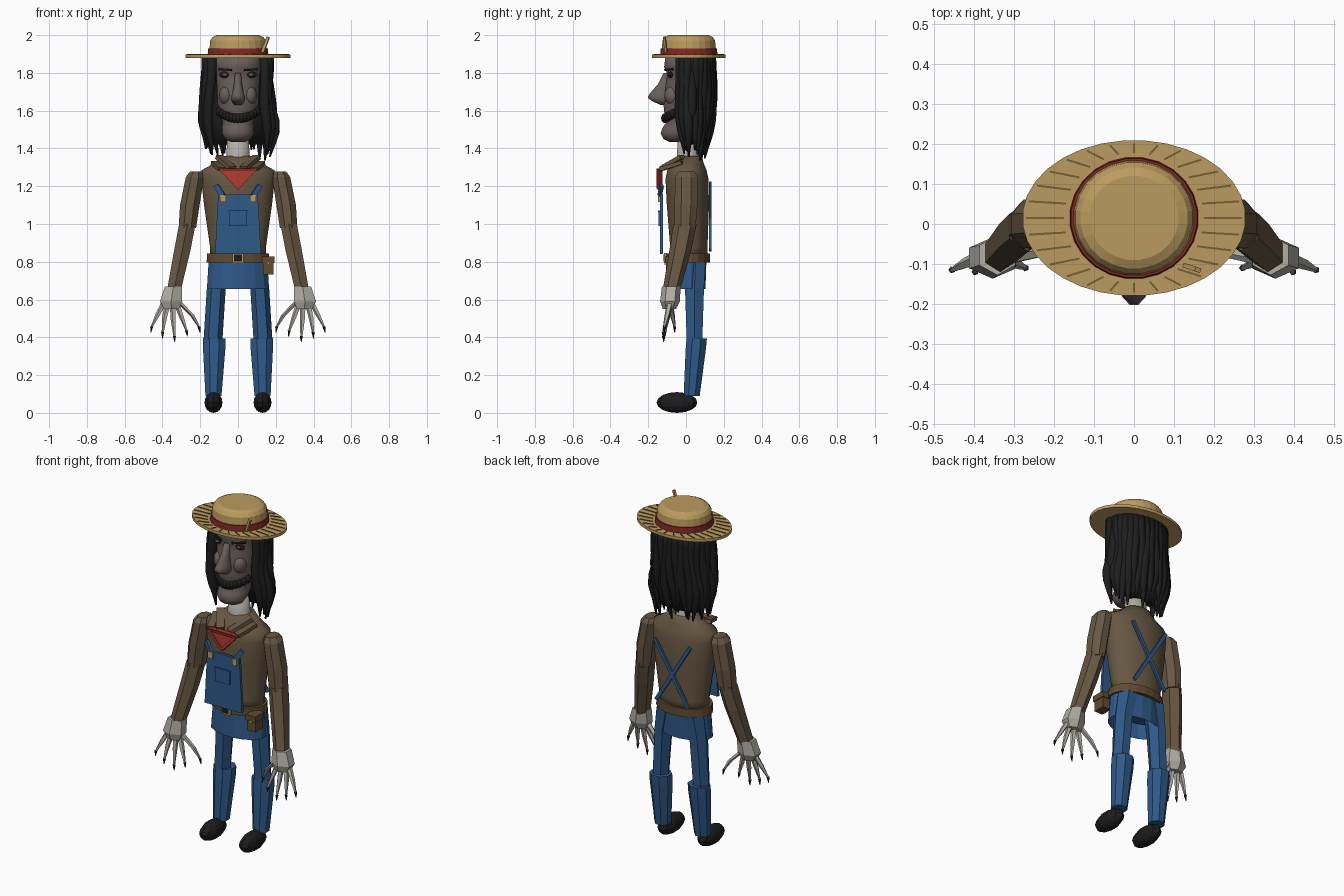
import bpy, bmesh, math, random
from mathutils import Vector

random.seed(4)
cube = bpy.data.objects.get("Cube")
if cube:
    bpy.data.objects.remove(cube)


def material(name, *rgb):
    m = bpy.data.materials.new(name)
    m.use_nodes = True
    m.diffuse_color = (*rgb, 1)
    m.node_tree.nodes["Principled BSDF"].inputs["Base Color"].default_value = (*rgb, 1)
    return m


STRAW = material("straw", .50, .33, .115)
DARK_STRAW = material("dark straw", .17, .12, .04)
RED = material("scarf red", .45, .045, .03)
DARK_RED = material("band red", .22, .02, .018)
SHIRT = material("brown shirt", .135, .095, .055)
DENIM = material("blue denim", .028, .10, .25)
BONE = material("pale bone", .44, .42, .38)
SKIN = material("grey skin", .14, .11, .105)
BLACK = material("black", .012, .012, .012)
LEATHER = material("leather", .12, .07, .03)


def finish(name, bm, mat, smooth=False):
    bmesh.ops.recalc_face_normals(bm, faces=bm.faces)
    for f in bm.faces:
        f.smooth = smooth
    me = bpy.data.meshes.new(name)
    bm.to_mesh(me)
    bm.free()
    me.materials.append(mat)
    ob = bpy.data.objects.new(name, me)
    bpy.context.collection.objects.link(ob)
    return ob


def loft(name, rings, mat, n=6, smooth=False, caps=True, turn=0.5):
    """Skin over horizontal elliptical rings given as (x, y, z, rx, ry)."""
    bm = bmesh.new()
    loops = []
    for x, y, z, rx, ry in rings:
        angles = [math.tau * (i + turn) / n for i in range(n)]
        loops.append([bm.verts.new((x + rx * math.cos(a), y + ry * math.sin(a), z)) for a in angles])
    for a, b in zip(loops, loops[1:]):
        for i in range(n):
            j = (i + 1) % n
            bm.faces.new((a[i], a[j], b[j], b[i]))
    if caps:
        bm.faces.new(loops[0])
        bm.faces.new(loops[-1])
    return finish(name, bm, mat, smooth)


def plate(name, outline, y0, y1, mat):
    """Flat panel from an (x, z) outline."""
    bm = bmesh.new()
    front = bm.faces.new([bm.verts.new((x, y0, z)) for x, z in outline])
    out = bmesh.ops.extrude_face_region(bm, geom=[front])["geom"]
    for v in out:
        if isinstance(v, bmesh.types.BMVert):
            v.co.y = y1
    if front.is_valid is False or len(bm.faces) < len(outline) + 2:
        bm.faces.new([v for v in bm.verts if v.co.y == y0])
    return finish(name, bm, mat)


def rect(name, x, z, w, h, y0, y1, mat):
    w, h = w / 2, h / 2
    return plate(name, [(x - w, z - h), (x + w, z - h), (x + w, z + h), (x - w, z + h)], y0, y1, mat)


def beam(name, a, b, across, up, mat):
    """Box between two points."""
    a, b = Vector(a), Vector(b)
    bm = bmesh.new()
    bmesh.ops.create_cube(bm, size=1)
    q = (b - a).to_track_quat('Y', 'Z')
    for v in bm.verts:
        v.co = (a + b) / 2 + q @ Vector((v.co.x * across, v.co.y * (b - a).length, v.co.z * up))
    return finish(name, bm, mat)


def ball(name, c, r, mat, u=12, v=8, smooth=True):
    bm = bmesh.new()
    bmesh.ops.create_uvsphere(bm, u_segments=u, v_segments=v, radius=1)
    for p in bm.verts:
        p.co = Vector(c) + Vector((p.co.x * r[0], p.co.y * r[1], p.co.z * r[2]))
    return finish(name, bm, mat, smooth)


# Hat
CY = .015
loft("hat_brim", [(0, CY, 1.88, .28, .195), (0, CY, 1.897, .28, .195)], STRAW, 32)
loft("hat_crown", [(0, CY, 1.89, .156, .148), (0, CY, 1.972, .148, .14), (0, CY, 1.99, .135, .127),
                   (0, CY, 2.0, .112, .106)], STRAW, 24)
loft("hat_band", [(0, CY, 1.896, .162, .153), (0, CY, 1.93, .159, .15)], DARK_RED, 24)
for i in range(28):
    a = math.tau * i / 28
    c, s = math.cos(a), math.sin(a)
    beam("brim_straw", (.175 * c, CY + .163 * s, 1.897), (.27 * c, CY + .187 * s, 1.897), .005, .007, DARK_STRAW)
beam("hat_straw", (.13, -.105, 1.91), (.16, -.115, 1.99), .012, .016, STRAW)

# Head, as (height, half width, front y, back y)
profile = [(1.435, .04, -.09, -.03), (1.45, .068, -.12, 0), (1.48, .085, -.135, .03), (1.51, .085, -.125, .06),
           (1.54, .083, -.103, .08), (1.58, .097, -.115, .09), (1.63, .108, -.12, .1), (1.70, .112, -.115, .1),
           (1.76, .114, -.105, .1), (1.795, .116, -.1, .1), (1.83, .12, -.117, .1), (1.885, .12, -.11, .1)]
loft("head", [(0, (f + b) / 2, z, w, (b - f) / 2) for z, w, f, b in profile], SKIN, 24, True)
loft("nose", [(0, -.105, 1.80, .016, .015), (0, -.115, 1.74, .022, .035), (0, -.13, 1.69, .032, .065),
              (0, -.135, 1.668, .04, .07), (0, -.13, 1.65, .036, .05), (0, -.115, 1.63, .02, .02)], SKIN, 12, True)
for s in (-1, 1):
    ball("eye_socket", (s * .07, -.082, 1.79), (.03, .014, .017), BLACK)
    ball("eye", (s * .07, -.089, 1.79), (.014, .012, .008), SKIN)
    beam("eyebrow", (s * .035, -.11, 1.815), (s * .1, -.07, 1.82), .012, .012, BLACK)
    ball("cheek", (s * .065, -.07, 1.68), (.035, .045, .05), SKIN)
    # Moustache and beard halves
    for i in range(7):
        t = i / 6
        ball("beard_tuft", (s * .098 * t, -.112 + .065 * t * t, 1.56 + .035 * t * t), (.02, .02, .026), BLACK, 8, 6)
loft("neck", [(0, .01, 1.26, .08, .07), (0, .01, 1.34, .066, .06), (0, .01, 1.5, .055, .055)], BONE, 12, True)

# Hair: inner cap at the back plus hanging strands
loft("hair_core", [(0, .07, 1.42, .14, .05), (0, .06, 1.55, .15, .07), (0, .055, 1.75, .15, .085),
                   (0, .05, 1.882, .145, .08)], BLACK, 20, True)
COUNT = 23
for i in range(COUNT):
    a = math.radians(-35 + 250 * i / (COUNT - 1))
    c, s = math.cos(a), math.sin(a)
    end = 1.32 + random.random() * .09 + (.03 if s < .1 else 0)
    phase = random.random() * 6
    rings = []
    for k in range(9):
        t = k / 8
        z = 1.88 + (end - 1.88) * t
        sway = .009 * math.sin(7 * t + phase) * min(1, 3 * t)
        spread = 1 + .16 * math.exp(-((t - .7) / .22) ** 2) - .06 * max(0, t - .85)
        depth = 1 + .1 * math.sin(3 * t) - .3 * t * t
        r = (.027 if t < .7 else .027 - .075 * (t - .7))
        x = (.158 if s > -.2 else .17) * c * spread + sway
        rings.append((x, .03 + .103 * s * depth + sway * .4, z, r, r))
    loft("hair_strand", rings, BLACK, 7, True)

# Torso and collar
loft("torso", [(0, .015, .82, .15, .1), (0, .015, .88, .15, .1), (0, .01, 1.1, .182, .113), (0, .005, 1.24, .198, .115),
               (0, .005, 1.285, .195, .105), (0, .01, 1.32, .13, .085), (0, .02, 1.36, .085, .065)], SHIRT, 20, True)
for s in (-1, 1):
    beam("collar_flap", (s * .1, -.02, 1.355), (s * .03, -.125, 1.295), .045, .022, SHIRT)
    beam("collar_edge", (s * .125, -.02, 1.325), (s * .085, -.135, 1.29), .04, .02, SHIRT)

# Scarf with a raised hem
corners = [(-.105, 1.295), (.105, 1.295), (0, 1.18)]
plate("scarf", corners, -.15, -.125, RED)
inner = [(-.09, 1.287), (.09, 1.287), (0, 1.192)]
for i in range(3):
    (x0, z0), (x1, z1) = inner[i], inner[(i + 1) % 3]
    beam("scarf_hem", (x0, -.15, z0), (x1, -.15, z1), .012, .014, DARK_RED if i == 0 else RED)

# Overalls
plate("bib", [(-.122, .84), (.122, .84), (.105, 1.155), (-.105, 1.155)], -.138, -.122, DENIM)
rect("bib_pocket", 0, 1.03, .095, .08, -.146, -.137, DENIM)
rect("pocket_hem", 0, 1.066, .1, .012, -.149, -.137, DENIM)
loft("overall_skirt", [(0, .005, .655, .168, .1), (0, .01, .81, .158, .1)], DENIM, 16, caps=False)
loft("overall_seat", [(0, .02, .72, .13, .075), (0, .015, .82, .15, .1)], DENIM, 16)
for s in (-1, 1):
    beam("back_strap", (s * .115, .128, 1.22), (-s * .105, .128, .86), .012, .02, DENIM)
    beam("front_strap", (s * .08, -.14, 1.15), (s * .118, -.128, 1.205), .016, .028, DENIM)
    rect("strap_buckle", s * .08, 1.135, .032, .038, -.149, -.137, STRAW)

# Belt, buckle and pouch
loft("belt", [(0, .012, .797, .168, .116), (0, .012, .845, .166, .116)], LEATHER, 20)
rect("buckle_frame", 0, .82, .056, .054, -.116, -.1, STRAW)
rect("buckle_plate", 0, .82, .04, .038, -.119, -.112, BLACK)
rect("belt_pouch", .16, .777, .055, .088, -.105, -.035, LEATHER)
rect("pouch_flap", .16, .81, .064, .034, -.111, -.03, LEATHER)
rect("pouch_button", .16, .79, .014, .014, -.114, -.108, STRAW)

# Limbs
for s in (-1, 1):
    loft("thigh", [(s * .132, .045, .39, .05, .048), (s * .115, .045, .66, .05, .058), (s * .09, .05, .8, .06, .062)],
         DENIM, 6, turn=0)
    loft("shin", [(s * .13, .03, .09, .046, .046), (s * .126, .052, .34, .064, .058),
                  (s * .125, .057, .395, .064, .058)], DENIM, 8)
    ball("shoe", (s * .13, -.048, .055), (.05, .108, .055), BLACK, 10, 8, False)
    loft("upper_arm", [(s * .268, -.005, .98, .05, .06), (s * .255, 0, 1.1, .056, .066), (s * .228, .002, 1.25, .052, .064),
                       (s * .222, .002, 1.278, .035, .045)], SHIRT, 8)
    loft("forearm", [(s * .34, -.078, .645, .042, .046), (s * .295, -.03, .86, .05, .058),
                     (s * .268, -.005, 1.0, .05, .062)], SHIRT, 6)
    loft("palm", [(s * .352, -.088, .55, .045, .035), (s * .354, -.085, .59, .068, .052),
                  (s * .342, -.078, .668, .052, .05)], BONE, 6)
    # Fingers: root x, knuckle x, tip x, tip y, tip height
    for root, knuckle, tip, y, low in ((.39, .425, .456, -.115, .425), (.37, .388, .398, -.12, .395),
                                       (.345, .342, .336, -.118, .375), (.325, .298, .272, -.11, .405),
                                       (.31, .242, .206, -.06, .425)):
        mid = (.57 + low) / 2 + .02
        my = (y - .085) / 2
        loft("finger", [(s * tip, y, low + .03, .006, .006), (s * knuckle, my, mid, .014, .014),
                        (s * root, -.085, .585, .017, .017)], BONE, 5)
        loft("fingernail", [(s * (tip + (tip - knuckle) * .15), y, low, .002, .002),
                            (s * tip, y, low + .032, .009, .009)], BLACK, 5)
